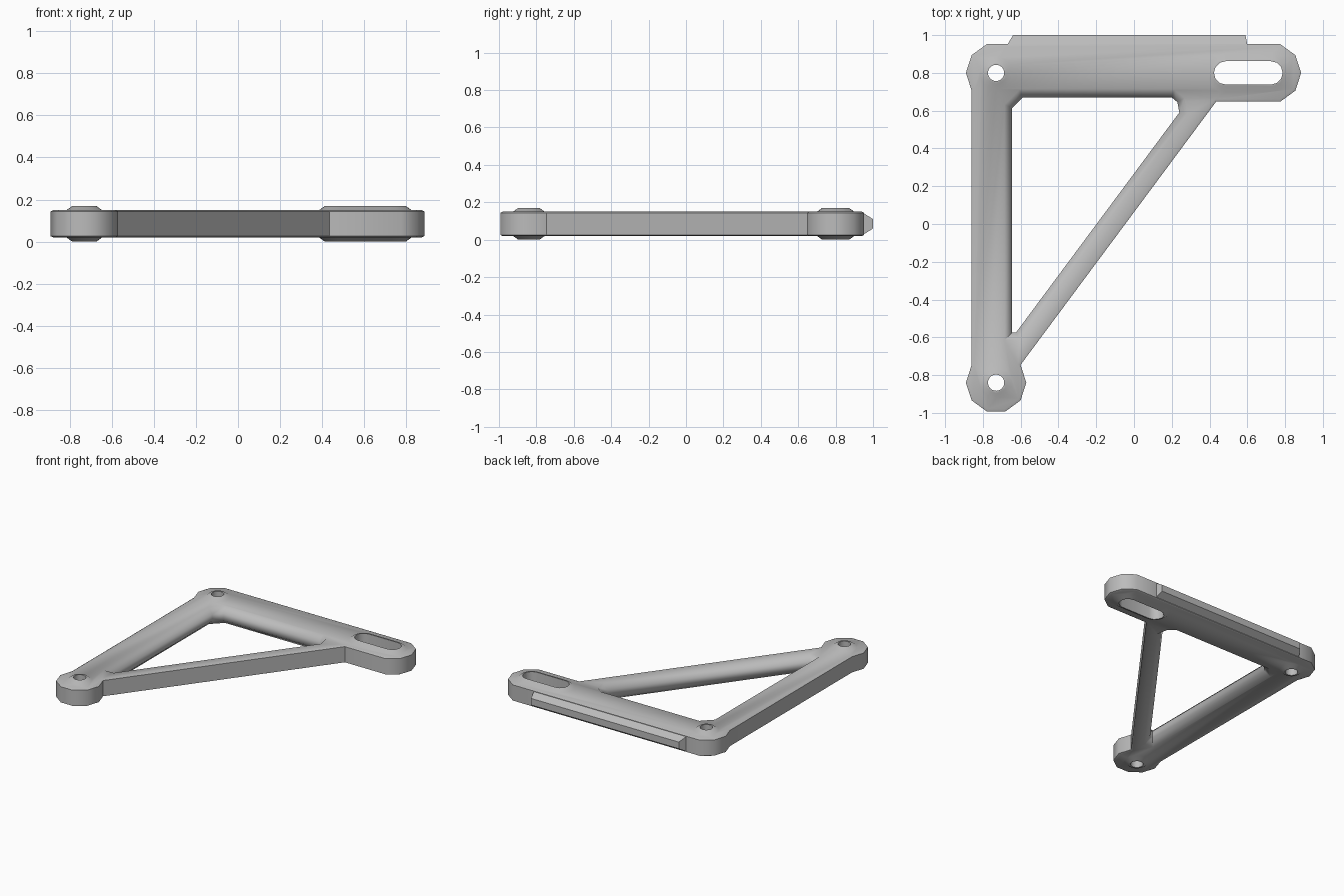
import bpy, bmesh, math
from mathutils import Vector

if "Cube" in bpy.data.objects:
    bpy.data.objects.remove(bpy.data.objects["Cube"], do_unlink=True)

metal = bpy.data.materials.new("plain grey")
metal.use_nodes = True
GREY = (0.5, 0.5, 0.5, 1)
metal.diffuse_color = GREY
metal.node_tree.nodes["Principled BSDF"].inputs["Base Color"].default_value = GREY


def loft(name, loops):
    """Closed solid skinned through a list of equal length loops."""
    bm = bmesh.new()
    rings = [[bm.verts.new(p) for p in loop] for loop in loops]
    n = len(rings[0])
    for a, b in zip(rings, rings[1:]):
        for i in range(n):
            j = (i + 1) % n
            bm.faces.new((a[i], a[j], b[j], b[i]))
    bm.faces.new(rings[0][::-1])
    bm.faces.new(rings[-1])
    bmesh.ops.recalc_face_normals(bm, faces=bm.faces)
    mesh = bpy.data.meshes.new(name)
    bm.to_mesh(mesh)
    bm.free()
    mesh.materials.append(metal)
    obj = bpy.data.objects.new(name, mesh)
    bpy.context.collection.objects.link(obj)
    return obj


def inset(points, d):
    """Move every edge of a counter-clockwise outline inward by d."""
    out = []
    for i, p in enumerate(points):
        a = (Vector(p) - Vector(points[i - 1])).normalized()
        b = (Vector(points[(i + 1) % len(points)]) - Vector(p)).normalized()
        na, nb = Vector((-a.y, a.x)), Vector((-b.y, b.x))
        out.append(Vector(p) + (na + nb) * d / (1 + na.dot(nb)))
    return out


def plate(name, points, levels):
    return loft(name, [[(p.x, p.y, z) for p in inset(points, d)] for d, z in levels])


def arc(centre, r, start, stop, step):
    return [(centre[0] + r * math.cos(math.radians(t)), centre[1] + r * math.sin(math.radians(t)))
            for t in range(start, stop + 1, step)]


def slot(a, b, r, step):
    return arc(a, r, 90, 270, step) + arc(b, r, -90, 90, step)


def combine(obj, other, operation):
    mod = obj.modifiers.new(operation.lower(), 'BOOLEAN')
    mod.operation, mod.object, mod.solver = operation, other, 'EXACT'
    bpy.context.view_layer.objects.active = obj
    bpy.ops.object.modifier_apply(modifier=mod.name)
    bpy.data.objects.remove(other, do_unlink=True)


CORNER, FOOT = (-0.73, 0.80), (-0.73, -0.84)
SLOT_A, SLOT_B = (0.485, 0.80), (0.725, 0.80)
PAD = 0.16

# Bracket outline: ten-sided pads joined by straight bars
outline = (arc(FOOT, PAD, 144, 396, 36) + [(0.435, 0.648)]
           + arc(SLOT_B, PAD, -72, 72, 36) + arc(CORNER, PAD, 72, 216, 36))
bracket = plate("bracket", outline, [(0.012, 0.02), (0, 0.026), (0, 0.144), (0.012, 0.15)])

# Tapered rail along the back edge
rail_profile = [(0.8, 0.1), (0.94, 0.148), (1, 0.11), (1, 0.06), (0.94, 0.022), (0.8, 0.07)]
rail = loft("back_rail", [[(x + s * (1 - y), y, z) for y, z in rail_profile]
                          for x, s in ((-0.64, -0.6), (0.59, 0.2))])
combine(bracket, rail, 'UNION')

# Triangular opening with sloped edges
opening = [(-0.645, -0.575), (-0.625, -0.575), (0.24, 0.59), (0.23, 0.645),
           (0.2, 0.67), (-0.59, 0.67), (-0.645, 0.615)]
combine(bracket, plate("opening_cutter", opening,
        [(-0.06, 0), (0, 0.06), (0, 0.11), (-0.06, 0.17)]), 'DIFFERENCE')

# Raised rims on both faces, then the holes through them
rim = [(0.033, 0), (0, 0.024), (0, 0.146), (0.033, 0.17)]
through = [(0, -0.1), (0, 0.3)]
for centre in (CORNER, FOOT):
    combine(bracket, plate("rim", arc(centre, 0.09, 0, 345, 15), rim), 'UNION')
    combine(bracket, plate("hole_cutter", arc(centre, 0.043, 0, 345, 15), through), 'DIFFERENCE')
combine(bracket, plate("slot_rim", slot(SLOT_A, SLOT_B, 0.105, 15), rim), 'UNION')
combine(bracket, plate("slot_cutter", slot(SLOT_A, SLOT_B, 0.062, 30), through), 'DIFFERENCE')

# Smooth shading, with sharp wall edges kept
bpy.ops.object.select_all(action='DESELECT')
bracket.select_set(True)
bpy.context.view_layer.objects.active = bracket
bpy.ops.object.shade_smooth_by_angle(angle=math.radians(50))
